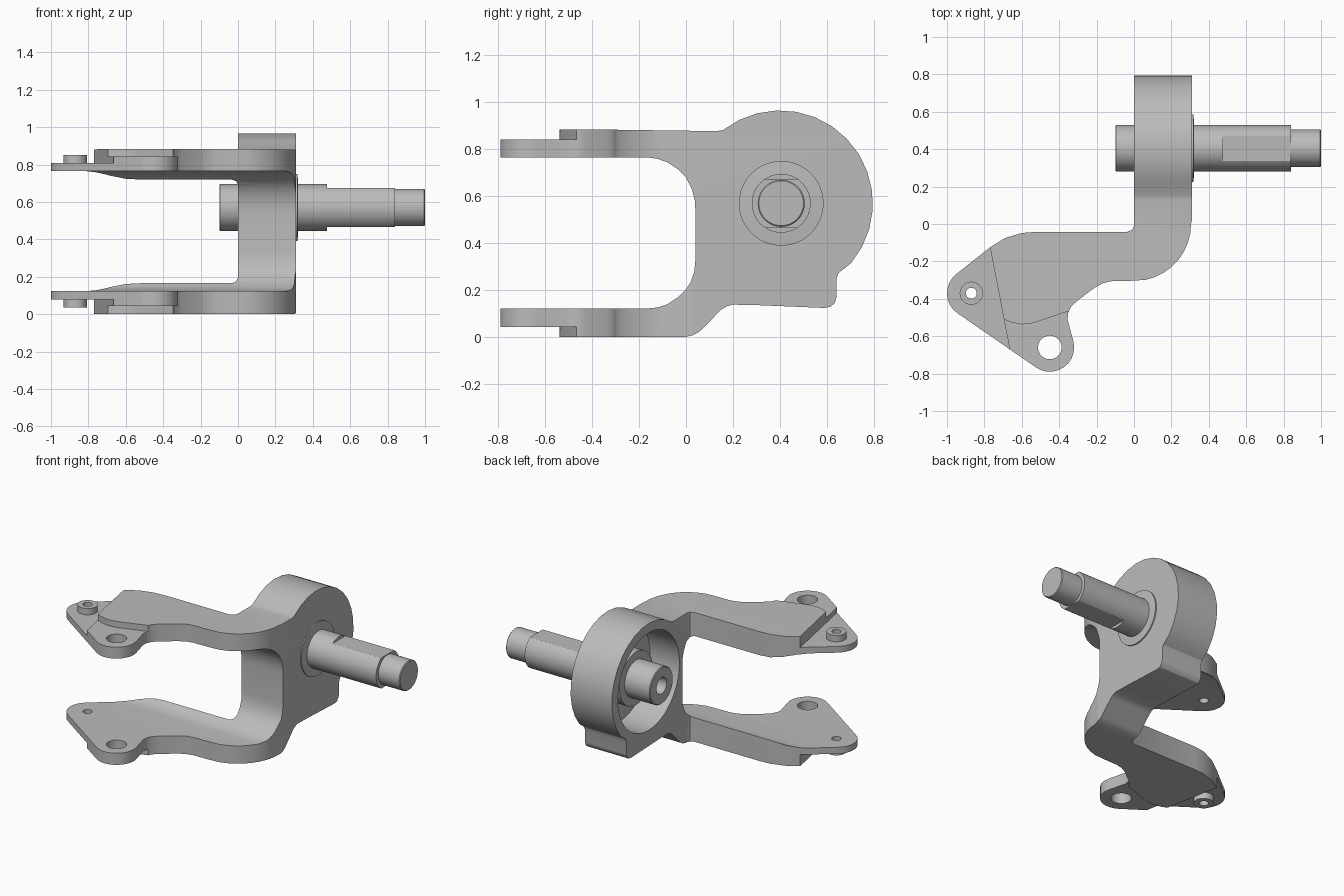
import bpy, bmesh
from math import sin, cos, radians
from mathutils import Matrix, Vector

if "Cube" in bpy.data.objects:
    bpy.data.objects.remove(bpy.data.objects["Cube"])

steel = bpy.data.materials.new("grey steel")
steel.use_nodes = True
GREY = (0.5, 0.5, 0.5, 1)
steel.diffuse_color = GREY
steel.node_tree.nodes["Principled BSDF"].inputs["Base Color"].default_value = GREY

AXIS_Y, AXIS_Z = 0.405, 0.57   # spindle axis
MID = 0.443                    # height midway between the arms


def finish(name, bm):
    bmesh.ops.recalc_face_normals(bm, faces=bm.faces)
    mesh = bpy.data.meshes.new(name)
    bm.to_mesh(mesh)
    bm.free()
    ob = bpy.data.objects.new(name, mesh)
    bpy.context.collection.objects.link(ob)
    mesh.materials.append(steel)
    return ob


def prism(name, pts, axis, lo, hi):
    """Extrude a flat outline along x (points are y, z) or z (points are x, y)."""
    bm = bmesh.new()
    place = (lambda a, b: (lo, a, b)) if axis == "x" else (lambda a, b: (a, b, lo))
    face = bm.faces.new([bm.verts.new(place(a, b)) for a, b in pts])
    out = bmesh.ops.extrude_face_region(bm, geom=[face])
    move = Vector((hi - lo, 0, 0)) if axis == "x" else Vector((0, 0, hi - lo))
    bmesh.ops.translate(bm, vec=move, verts=[v for v in out["geom"] if isinstance(v, bmesh.types.BMVert)])
    return finish(name, bm)


def arc(cx, cy, r, start, end, n):
    angles = [radians(start + (end - start) * i / n) for i in range(n + 1)]
    return [(cx + r * cos(a), cy + r * sin(a)) for a in angles]


def disc(cx, cy, r, n=32):
    return arc(cx, cy, r, 0, 360, n)[:-1]


def lathe(name, profile, n=48):
    """Revolve (x, radius) points around the spindle axis."""
    bm = bmesh.new()
    verts = [bm.verts.new((x, AXIS_Y, AXIS_Z + r)) for x, r in profile]
    edges = [bm.edges.new(p) for p in zip(verts, verts[1:])]
    bmesh.ops.spin(bm, geom=verts + edges, cent=(0, AXIS_Y, AXIS_Z), axis=(1, 0, 0),
                   angle=radians(360), steps=n)
    bmesh.ops.remove_doubles(bm, verts=bm.verts, dist=1e-4)
    return finish(name, bm)


def boolean(ob, tool, operation="DIFFERENCE"):
    bpy.context.view_layer.objects.active = ob
    mod = ob.modifiers.new("cut", "BOOLEAN")
    mod.object, mod.operation, mod.solver = tool, operation, "EXACT"
    bpy.ops.object.modifier_apply(modifier=mod.name)
    bpy.data.objects.remove(tool)


def smooth(ob):
    bpy.ops.object.select_all(action="DESELECT")
    ob.select_set(True)
    bpy.context.view_layer.objects.active = ob
    bpy.ops.object.shade_smooth_by_angle(angle=radians(30))


def both_arms(pts, lo, hi):
    """Matching prisms on the upper arm and, turned over, on the lower arm."""
    return [prism("tool", pts, "z", lo, hi),
            prism("tool", pts, "z", 2 * MID - hi, 2 * MID - lo)]


# Fork body: side outline crossed with plan outline
side = [(-0.9, 0.765), (-0.16, 0.765), (-0.12, 0.759), (-0.08, 0.745), (-0.035, 0.715),
        (0, 0.68), (0.025, 0.63), (0.038, 0.58), (0.04, 0.54), (0.04, 0.33), (0.035, 0.28),
        (0.02, 0.235), (0, 0.205), (-0.035, 0.17), (-0.08, 0.14), (-0.12, 0.127),
        (-0.16, 0.123), (-0.9, 0.123), (-0.9, 0.002), (0, 0.002), (0.03, 0.009), (0.06, 0.026),
        (0.15, 0.118), (0.175, 0.133), (0.2, 0.139), (0.3, 0.137), (0.59, 0.125),
        (0.615, 0.13), (0.633, 0.147), (0.64, 0.17), (0.64, 0.25), (0.65, 0.275)]
side += arc(0.4, AXIS_Z, 0.395, -40, 128, 14) + [(0.13, 0.877), (-0.3, 0.883), (-0.9, 0.883)]
plan = [(0, 0.9), (0, -0.01), (-0.01, -0.03), (-0.035, -0.042), (-0.52, -0.042),
        (-0.6, -0.048), (-0.69, -0.075), (-0.77, -0.125)]
plan += arc(-0.87, -0.37, 0.13, 127, 236, 8) + arc(-0.45, -0.66, 0.13, 236, 375, 10)
plan += [(-0.355, -0.51), (-0.352, -0.475), (-0.335, -0.44), (-0.3, -0.408), (-0.21, -0.34),
         (-0.165, -0.316), (-0.12, -0.306), (0, -0.303)]
plan += arc(0, 0, 0.305, -78, 0, 8) + [(0.31, 0.02), (0.31, 0.9)]
body = prism("fork_body", side, "x", -1.2, 0.6)
boolean(body, prism("tool", plan, "z", -0.2, 1.2), "INTERSECT")

# Round pocket open towards the arms' side
boolean(body, prism("tool", disc(0.4, AXIS_Z, 0.33, 48), "x", -0.2, 0.22))

# Stepped pads at the arm tips
tip_pad = [(-0.794, 0), (-0.62, -0.9), (-1.2, -0.9), (-1.2, 0)]
lug_pad = [(-0.71, -0.503), (-0.66, -0.525), (-0.6, -0.537), (-0.54, -0.53),
           (-0.345, -0.465), (-0.2, -0.47), (-0.2, -0.9), (-0.63, -0.9)]
for pts, height in ((tip_pad, 0.807), (lug_pad, 0.842)):
    for tool in both_arms(pts, height, 1.1):
        boolean(body, tool)

# Small collars on the tips, then the holes through tips and lugs
for tool in both_arms(disc(-0.87, -0.37, 0.062), 0.79, 0.85):
    boolean(body, tool, "UNION")
for hole in (disc(-0.87, -0.37, 0.029), disc(-0.45, -0.66, 0.063)):
    boolean(body, prism("tool", hole, "z", -0.3, 1.3))
smooth(body)

# Spindle with hub, flange, shoulder and bored inner end
spindle = lathe("spindle", [(0.02, 0), (0.02, 0.055), (-0.1, 0.055), (-0.1, 0.12), (-0.095, 0.125),
                            (0.09, 0.125), (0.09, 0.18), (0.318, 0.18), (0.322, 0.125),
                            (0.84, 0.125), (0.84, 0.1), (0.995, 0.1), (1, 0.095), (1, 0)])
# Two flats on the spindle
for low, high in ((0.104, 0.3), (-0.3, -0.104)):
    flat = [(0.1, AXIS_Z + low), (0.7, AXIS_Z + low), (0.7, AXIS_Z + high), (0.1, AXIS_Z + high)]
    boolean(spindle, prism("tool", flat, "x", 0.475, 0.9))
smooth(spindle)
